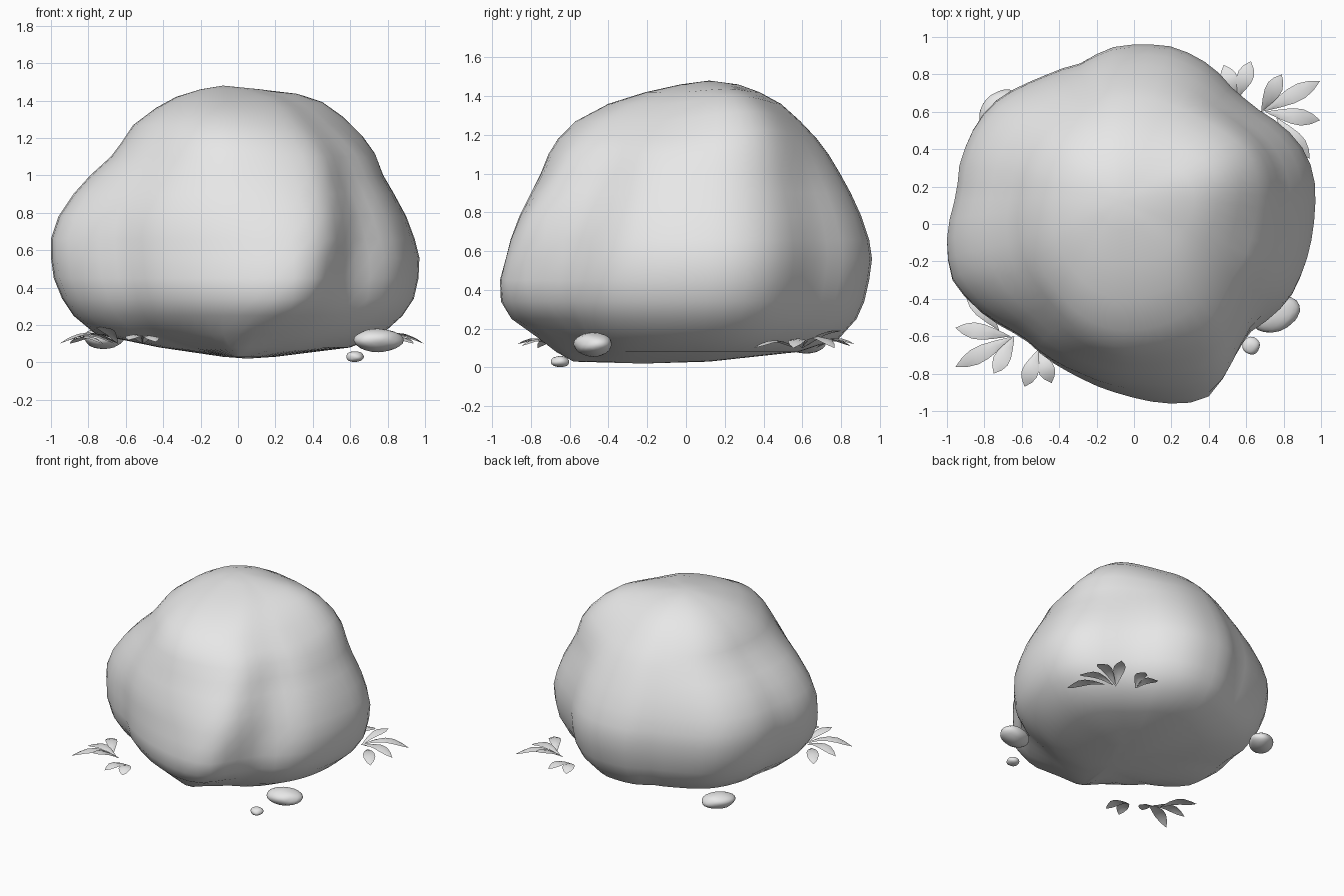
import bpy, bmesh, math
from mathutils import Vector, noise

if "Cube" in bpy.data.objects:
    bpy.data.objects.remove(bpy.data.objects["Cube"])


def material(name, v):
    m = bpy.data.materials.new(name)
    m.diffuse_color = (v, v, v, 1)
    m.use_nodes = True
    m.node_tree.nodes["Principled BSDF"].inputs["Base Color"].default_value = m.diffuse_color
    return m


STONE = material("pale_grey_stone", 0.8)


def add_object(name, bm, smooth=True):
    me = bpy.data.meshes.new(name)
    bm.normal_update()
    bm.to_mesh(me)
    bm.free()
    for p in me.polygons:
        p.use_smooth = smooth
    me.materials.append(STONE)
    ob = bpy.data.objects.new(name, me)
    bpy.context.collection.objects.link(ob)
    return ob


# boulder plan outline, counter-clockwise from +x
OUT = [(.97, .05), (.97, .2), (.93, .36), (.82, .5), (.68, .6), (.55, .7), (.45, .82),
       (.34, .9), (.2, .955), (.04, .965), (-.1, .95), (-.28, .86), (-.5, .78), (-.72, .67),
       (-.83, .55), (-.93, .31), (-.94, .15), (-1, -.1), (-.98, -.3), (-.88, -.43),
       (-.6, -.6), (-.32, -.8), (-.08, -.9), (.25, -.96), (.37, -.93), (.5, -.74),
       (.6, -.6), (.83, -.42), (.92, -.23), (.96, -.05)]
POLAR = sorted((math.atan2(y, x) % math.tau, math.hypot(x, y)) for x, y in OUT)
POLAR = [(POLAR[-1][0] - math.tau, POLAR[-1][1])] + POLAR + [(POLAR[0][0] + math.tau, POLAR[0][1])]


def radius(a):
    a %= math.tau
    for (a0, r0), (a1, r1) in zip(POLAR, POLAR[1:]):
        if a0 <= a <= a1:
            return r0 + (r1 - r0) * (a - a0) / (a1 - a0)
    return POLAR[1][1]


# boulder levels: z, x min, x max, y min, y max
LEVELS = [(.03, -.08, .2, -.58, .12), (.08, -.42, .6, -.67, .58), (.15, -.76, .77, -.76, .79),
          (.25, -.88, .88, -.9, .88), (.34, -.94, .94, -.955, .92), (.45, -.985, .965, -.96, .945),
          (.56, -1, .97, -.93, .96), (.66, -1, .945, -.905, .945), (.78, -.96, .9, -.86, .905),
          (.9, -.88, .835, -.8, .85), (1.0, -.79, .775, -.75, .795), (1.1, -.68, .725, -.71, .735),
          (1.18, -.62, .645, -.66, .675), (1.27, -.56, .54, -.57, .59), (1.36, -.44, .43, -.4, .49),
          (1.42, -.33, .31, -.21, .38), (1.46, -.2, .12, -.03, .27)]
N = 60
CORNER = math.atan2(-.95, .3)
# how far the front ridge swings to the right at each height
SWING = [(0, -.4), (.1, -.3), (.3, 0), (.5, .05), (.7, .14), (1.1, .3), (1.5, .35)]


def swing(z):
    for (z0, s0), (z1, s1) in zip(SWING, SWING[1:]):
        if z <= z1:
            return s0 + (s1 - s0) * (z - z0) / (z1 - z0)


def ring_points(z, x0, x1, y0, y1):
    s = (z / 1.48) ** 2
    cx, cy = -.08 * s, .12 * s
    tw = swing(z)
    rnd = max(0, min(1, (z - .6) / .7)) * .7
    pts = []
    for i in range(N):
        a = math.tau * i / N
        d = (a - CORNER - tw * .7 + math.pi) % math.tau - math.pi
        w = math.cos(d * math.pi / 3) ** 2 if abs(d) < 1.5 else 0
        r = radius(a - tw * w) * (1 - rnd) + rnd
        pts.append((r * math.cos(a), r * math.sin(a)))
    lx, hx = min(p[0] for p in pts), max(p[0] for p in pts)
    ly, hy = min(p[1] for p in pts), max(p[1] for p in pts)
    return [(cx + (x / hx * (x1 - cx) if x > 0 else x / lx * (x0 - cx)),
             cy + (y / hy * (y1 - cy) if y > 0 else y / ly * (y0 - cy)), z) for x, y in pts]


bm = bmesh.new()
rings = [[bm.verts.new(p) for p in ring_points(*lv)] for lv in LEVELS]
for a, b in zip(rings, rings[1:]):
    for i in range(N):
        j = (i + 1) % N
        bm.faces.new((a[i], a[j], b[j], b[i]))
low = bm.verts.new((.05, -.22, .02))
top = bm.verts.new((-.08, .12, 1.48))
for i in range(N):
    j = (i + 1) % N
    bm.faces.new((rings[0][j], rings[0][i], low))
    bm.faces.new((rings[-1][i], rings[-1][j], top))
# shoulder swelling at the upper right
for v in bm.verts:
    d = (v.co - Vector((.46, .3, 1.2))).length / .45
    if d < 1:
        v.co += Vector((.5, .35, .65)) * .08 * (1 - d * d) ** 2
add_object("boulder", bm)


# small stones around the base
def stone(name, centre, size, turn):
    bm = bmesh.new()
    bmesh.ops.create_icosphere(bm, subdivisions=3, radius=1)
    for v in bm.verts:
        p = v.co * (1 + .1 * noise.noise(v.co * 1.2 + Vector(centre) * 7))
        p = Vector((p.x * size[0], p.y * size[1], p.z * size[2]))
        c, s = math.cos(turn), math.sin(turn)
        v.co = Vector((p.x * c - p.y * s, p.x * s + p.y * c, p.z)) + Vector(centre)
    add_object(name, bm)


stone("side_stone", (.75, -.48, .12), (.135, .095, .062), .3)
stone("pebble", (.625, -.65, .03), (.048, .048, .029), 0)
stone("back_stone", (-.72, .61, .13), (.125, .09, .056), .8)


# leaf tufts: base x, base y, tip x, tip y, tip z, arch height
LEAVES = [(.55, .67, .48, .85, .11, .04), (.55, .67, .625, .87, .12, .04),
          (.68, .6, .79, .8, .19, .03), (.68, .6, .995, .765, .1, .06),
          (.7, .6, .995, .555, .1, .05), (.76, .57, .94, .35, .1, .04)]
SHAPE = [(.12, .012), (.3, .028), (.5, .042), (.68, .044), (.85, .028)]


def tuft(name, sign, shift):
    bm = bmesh.new()
    for bx, by, x, y, z, arch in LEAVES:
        base, tip = Vector((bx, by, .1)), Vector((x, y, z))
        side = Vector((by - y, x - bx, 0)).normalized()

        def put(t, w, drop=0):
            p = base.lerp(tip, t) + side * w
            p.z += 4 * arch * t * (1 - t) - drop
            return bm.verts.new((p.x * sign + shift, p.y * sign, p.z))
        rows = [(put(t, -w, .008), put(t, 0), put(t, w, .008)) for t, w in SHAPE]
        start, end = put(0, 0), put(1, 0)
        for k in (0, 1):
            bm.faces.new((start, rows[0][k], rows[0][k + 1]))
            bm.faces.new((rows[-1][k], end, rows[-1][k + 1]))
            for a, b in zip(rows, rows[1:]):
                bm.faces.new((a[k], b[k], b[k + 1], a[k + 1]))
    bm.normal_update()
    for f in bm.faces:
        if f.normal.z < 0:
            f.normal_flip()
    add_object(name, bm)


tuft("leaf_tuft_back", 1, 0)
tuft("leaf_tuft_front", -1, .04)
